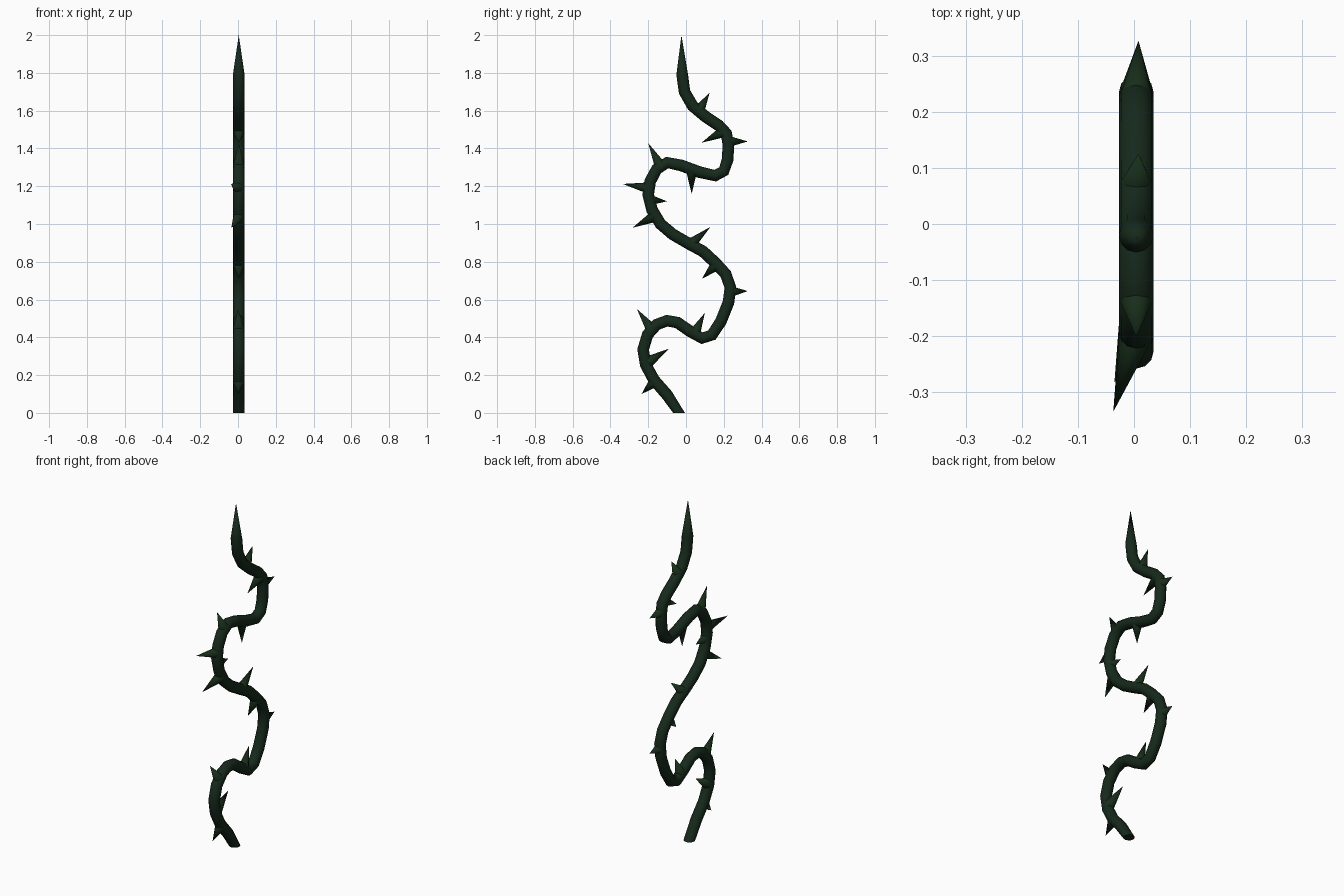
import bpy, bmesh, math
from mathutils import Vector

if "Cube" in bpy.data.objects:
    bpy.data.objects.remove(bpy.data.objects["Cube"])

CX, R, SIDES = 0.004, 0.031, 12


def material(name, color):
    m = bpy.data.materials.new(name)
    m.diffuse_color = (*color, 1)
    m.use_nodes = True
    m.node_tree.nodes["Principled BSDF"].inputs["Base Color"].default_value = m.diffuse_color
    return m


def finish(bm, name, mat):
    bmesh.ops.recalc_face_normals(bm, faces=bm.faces)
    me = bpy.data.meshes.new(name)
    bm.to_mesh(me)
    bm.free()
    ob = bpy.data.objects.new(name, me)
    bpy.context.collection.objects.link(ob)
    me.materials.append(mat)
    bpy.context.view_layer.objects.active = ob
    ob.select_set(True)
    bpy.ops.object.shade_smooth_by_angle(angle=math.radians(50))
    ob.select_set(False)
    return ob


stem_mat = material("dark_stem", (0.008, 0.022, 0.011))
thorn_mat = material("dark_thorn", (0.009, 0.027, 0.010))

# Winding stem: centre line in the y-z plane
path = [(-.037, 0), (-.10, .095), (-.17, .175), (-.213, .255), (-.227, .335),
        (-.203, .415), (-.155, .468), (-.10, .488), (-.045, .478), (.02, .433),
        (.085, .395), (.137, .412), (.185, .485), (.225, .585), (.235, .665),
        (.21, .735), (.155, .795), (.09, .855), (.02, .893), (-.07, .945),
        (-.135, 1.0), (-.18, 1.075), (-.20, 1.155), (-.19, 1.225), (-.155, 1.29),
        (-.10, 1.325), (-.025, 1.31), (.07, 1.275), (.155, 1.256), (.20, 1.28),
        (.22, 1.34), (.225, 1.42), (.213, 1.48), (.175, 1.52), (.105, 1.567),
        (.035, 1.625), (-.008, 1.70), (-.020, 1.79)]
pts = [Vector((CX, y, z)) for y, z in path]
bm = bmesh.new()
rings = []
for i, p in enumerate(pts):
    if i in (0, len(pts) - 1):
        t = Vector((0, 0, 1))
    else:
        t = ((pts[i + 1] - p).normalized() + (p - pts[i - 1]).normalized()).normalized()
    side = Vector((1, 0, 0))
    up = t.cross(side)
    rings.append([bm.verts.new(p + R * (math.cos(a) * side + math.sin(a) * up))
                  for a in (2 * math.pi * k / SIDES for k in range(SIDES))])
for a, b in zip(rings, rings[1:]):
    for k in range(SIDES):
        n = (k + 1) % SIDES
        bm.faces.new((a[k], a[n], b[n], b[k]))
# Flat cut at the bottom, long point at the top
bm.faces.new(rings[0])
tip = bm.verts.new((CX, -.024, 2.0))
for k in range(SIDES):
    bm.faces.new((rings[-1][k], rings[-1][(k + 1) % SIDES], tip))
finish(bm, "stem", stem_mat)

# Thorns: base y, z then tip x, y, z
thorns = [(-.167, .165, 0, -.235, .10), (-.20, .27, 0, -.09, .34),
          (-.18, .44, 0, -.26, .55), (.045, .42, 0, .10, .53),
          (.232, .642, .008, .327, .645), (.158, .782, .004, .085, .71),
          (.02, .89, .008, .13, .985), (-.168, 1.04, -.035, -.283, .98),
          (-.20, 1.128, .008, -.10, 1.12), (-.195, 1.19, -.037, -.335, 1.212),
          (-.135, 1.305, .004, -.20, 1.428), (.03, 1.287, .004, .03, 1.16),
          (.222, 1.437, .008, .327, 1.437), (.20, 1.49, .004, .082, 1.43),
          (.068, 1.60, .008, .125, 1.695)]
for i, (by, bz, tx, ty, tz) in enumerate(thorns, 1):
    base, end = Vector((CX, by, bz)), Vector((tx, ty, tz))
    d = end - base
    bm = bmesh.new()
    bmesh.ops.create_cone(bm, cap_ends=True, segments=8, radius1=.031,
                          radius2=0, depth=d.length)
    bmesh.ops.remove_doubles(bm, verts=bm.verts, dist=1e-5)
    rot = d.to_track_quat('Z', 'X').to_matrix()
    for v in bm.verts:
        v.co = rot @ v.co + (base + end) / 2
    finish(bm, f"thorn_{i:02d}", thorn_mat)
